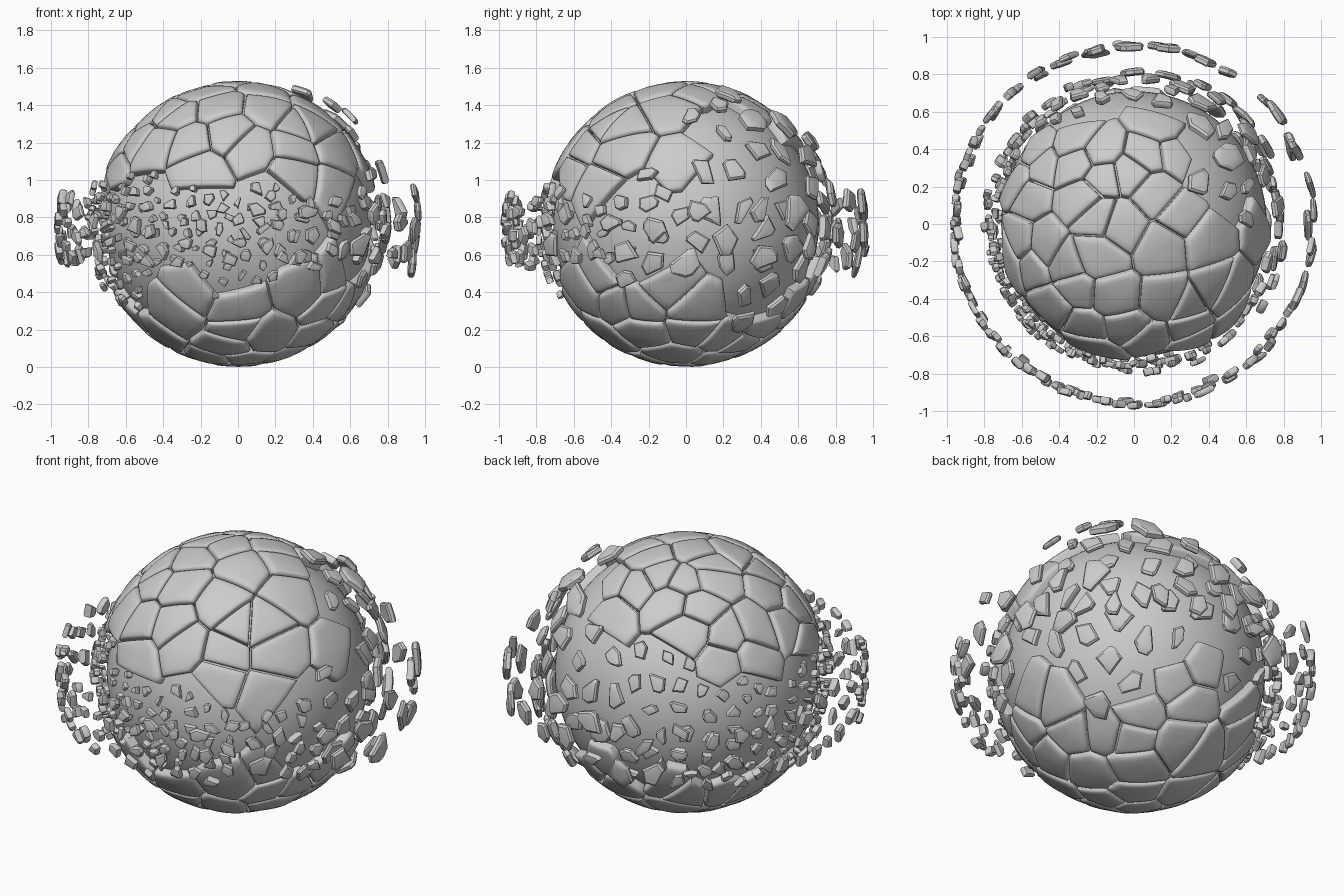
import bpy, bmesh, math, random
from mathutils import Vector, Matrix, noise

if "Cube" in bpy.data.objects:
    bpy.data.objects.remove(bpy.data.objects["Cube"])

random.seed(11)
CENTRE = Vector((0, 0, 0.765))
R_CORE, R_SHELL = 0.71, 0.765

# Edges of the broken belt: (azimuth degrees, upper height, lower height) from the centre
BELT = [(-180, .22, -.33), (-150, .30, -.36), (-120, .34, -.38), (-90, .17, -.36),
        (-60, .13, -.24), (-30, .15, -.27), (0, .20, -.24), (8, .55, -.58),
        (40, .62, -.60), (55, .60, -.36), (75, .50, -.30), (120, .38, -.30),
        (150, .28, -.32), (180, .22, -.33)]


def azimuth(d):
    return math.degrees(math.atan2(d.y, d.x))


def is_broken(d):
    a = azimuth(d)
    for (a0, u0, l0), (a1, u1, l1) in zip(BELT, BELT[1:]):
        if a0 <= a <= a1:
            f = (a - a0) / (a1 - a0)
            return l0 + (l1 - l0) * f < d.z * R_SHELL < u0 + (u1 - u0) * f
    return False


def shard_spacing(d):
    # shards are coarse at the back right and fine at the front left
    k = (1 + math.cos(math.radians(azimuth(d) - 45))) / 2
    return 0.085 + 0.11 * k ** 1.5


def scatter(tries, spacing, zmax=1.0, limit=10 ** 6):
    seeds = []
    for _ in range(tries):
        z, a = random.uniform(-zmax, zmax), random.uniform(-math.pi, math.pi)
        h = math.sqrt(max(0, 1 - z * z))
        d = Vector((h * math.cos(a), h * math.sin(a), z))
        s = spacing(d)
        if all((d - o).length_squared > s * s for o in seeds):
            seeds.append(d)
        if len(seeds) >= limit:
            break
    return seeds


def cell(c, seeds, reach, gap):
    # Voronoi cell of seed c, as a polygon on its tangent plane
    u = c.orthogonal().normalized()
    v = c.cross(u)
    poly = [c + (u * x + v * y) * reach for x, y in ((-1, -1), (1, -1), (1, 1), (-1, 1))]
    for s in seeds:
        n = c - s
        if s is c or n.length > reach * 2:
            continue
        n.normalize()
        out = []
        for i, q in enumerate(poly):
            p = poly[i - 1]
            dp, dq = n.dot(p) - gap, n.dot(q) - gap
            if dp * dq < 0:
                out.append(p.lerp(q, dp / (dp - dq)))
            if dq >= 0:
                out.append(q)
        poly = out
        if len(poly) < 3:
            return []
    return poly


def add_slab(bm, poly, radius, rings, step, tilt=0.0, bump=0.0):
    # curved slab: rings = (scale, depth) pairs from the top centre round to the underside
    mid = sum(poly, Vector()) / len(poly)
    outline = []
    for i, p in enumerate(poly):
        q = poly[(i + 1) % len(poly)]
        n = max(1, math.ceil((q - p).length / step))
        outline += [p.lerp(q, k / n) for k in range(n)]
    pivot = mid.normalized() * radius
    axis = Vector([random.gauss(0, 1) for _ in range(3)]).normalized()
    rot = Matrix.Rotation(random.uniform(-tilt, tilt), 3, axis)

    def place(p, depth):
        d = p.normalized()
        r = radius - depth + bump * noise.noise(d * 5)
        return bm.verts.new(CENTRE + pivot + rot @ (d * r - pivot))

    def fan(ring, tip, flip):
        for i in range(len(ring)):
            tri = (tip, ring[i - 1], ring[i])
            bm.faces.new(tri[::-1] if flip else tri)

    loops = [[place(mid.lerp(p, t), dep) for p in outline] for t, dep in rings]
    fan(loops[0], place(mid, rings[0][1]), False)
    for a, b in zip(loops, loops[1:]):
        for i in range(len(a)):
            bm.faces.new((a[i - 1], b[i - 1], b[i], a[i]))
    fan(loops[-1], place(mid, rings[-1][1]), True)


def finish(bm, name, angle=35):
    bmesh.ops.recalc_face_normals(bm, faces=bm.faces)
    me = bpy.data.meshes.new(name)
    bm.to_mesh(me)
    bm.free()
    ob = bpy.data.objects.new(name, me)
    bpy.context.collection.objects.link(ob)
    bpy.ops.object.select_all(action='DESELECT')
    ob.select_set(True)
    bpy.context.view_layer.objects.active = ob
    bpy.ops.object.shade_smooth_by_angle(angle=math.radians(angle))
    return ob


def add_shard(bm, c, seeds, radius, shrink):
    # loose piece: shrunken cell, stretched a little in a random direction
    poly = cell(c, seeds, 0.4, 0.004)
    if len(poly) < 3:
        return
    mid = sum(poly, Vector()) / len(poly)
    ax = c.cross(Vector([random.gauss(0, 1) for _ in range(3)])).normalized()
    squash = random.uniform(0.0, 0.45)
    poly = [mid + ((p - mid) - ax * ax.dot(p - mid) * squash) * shrink for p in poly]
    th = random.uniform(0.028, 0.045)
    add_slab(bm, poly, radius, [(.45, 0), (.82, .002), (1, .012), (1, th - .008), (.85, th)],
             0.08, tilt=0.22)


# Smooth inner ball
bm = bmesh.new()
bmesh.ops.create_uvsphere(bm, u_segments=96, v_segments=48, radius=R_CORE,
                          matrix=Matrix.Translation(CENTRE))
finish(bm, "core")

# Cracked shell plates, top and bottom
plate_seeds = scatter(4000, lambda d: 0.17, limit=125)
bm = bmesh.new()
for c in plate_seeds:
    if not is_broken(c):
        poly = cell(c, plate_seeds, 0.8, 0.006)
        if len(poly) > 2:
            add_slab(bm, poly, R_SHELL - random.uniform(0, .004),
                     [(.35, 0), (.7, 0), (.88, .002), (.96, .008), (1, .02), (1, .07)],
                     0.06, bump=0.005)
finish(bm, "shell_plates", 50)

# Loose shards hovering over the broken belt
seeds = scatter(9000, shard_spacing, 0.95)
bm = bmesh.new()
for c in seeds:
    near = max(plate_seeds, key=c.dot)
    if is_broken(near):
        k = (1 + math.cos(math.radians(azimuth(c) - 45))) / 2
        r = random.uniform(0.755, 0.815) + 0.04 * k
        add_shard(bm, c, seeds, r, random.uniform(0.4, 0.62) + 0.15 * k)
finish(bm, "inner_shards")

# Outer ring of shards
seeds = scatter(6000, shard_spacing, 0.5)
bm = bmesh.new()
for c in seeds:
    if -0.24 < c.z < 0.16:
        add_shard(bm, c, seeds, random.uniform(0.975, 0.995), random.uniform(0.45, 0.72))
finish(bm, "outer_ring_shards")
